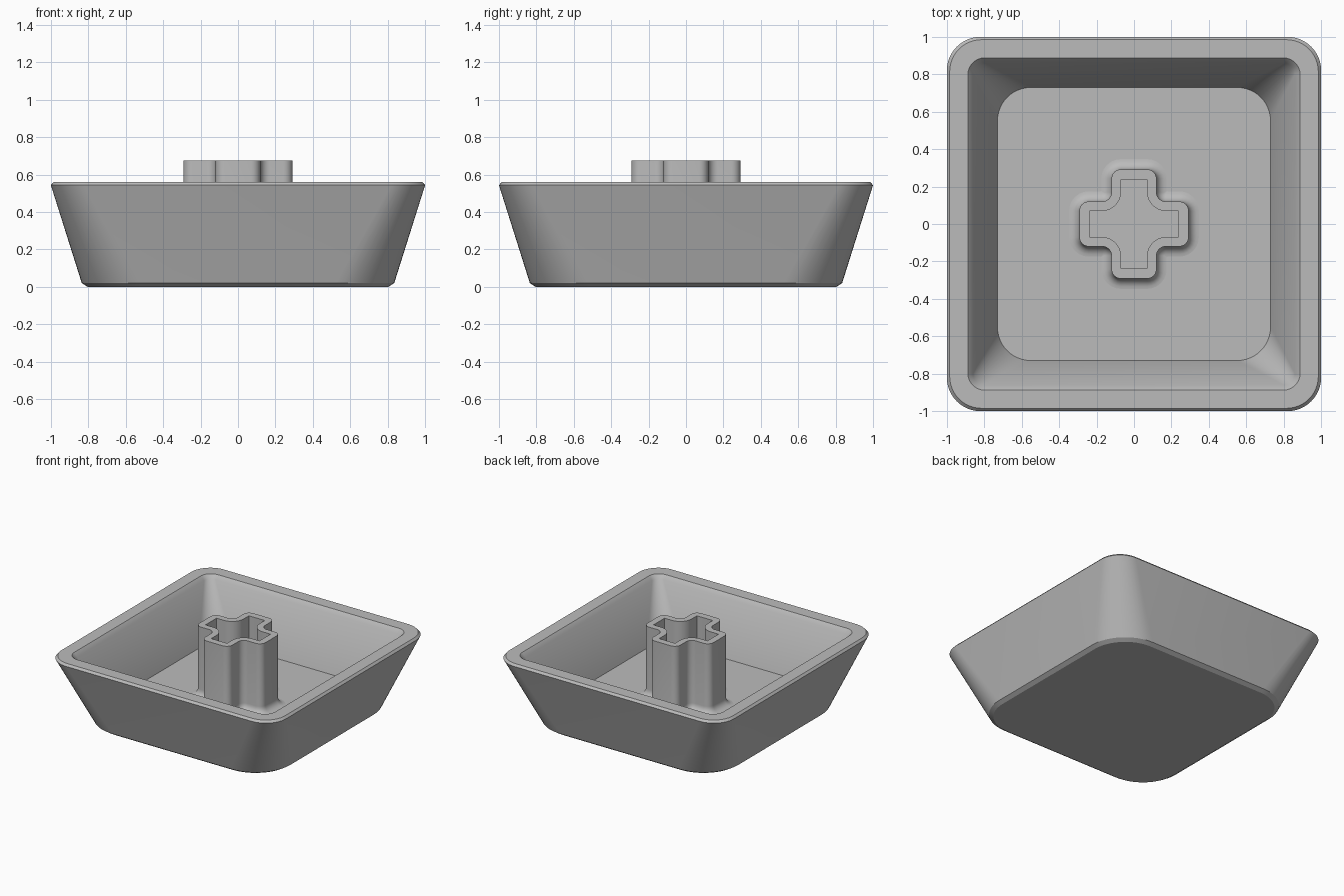
import bpy
import bmesh
import math

if "Cube" in bpy.data.objects:
    bpy.data.objects.remove(bpy.data.objects["Cube"])

grey = bpy.data.materials.new("plain grey")
grey.diffuse_color = (0.5, 0.5, 0.5, 1)
grey.use_nodes = True
grey.node_tree.nodes["Principled BSDF"].inputs["Base Color"].default_value = grey.diffuse_color


def arc(cx, cy, r, start, sweep, n):
    """Points along a circular arc, angles in degrees."""
    return [(cx + r * math.cos(math.radians(start + sweep * i / n)),
             cy + r * math.sin(math.radians(start + sweep * i / n)))
            for i in range(n + 1)]


def four_way(quarter):
    """Repeat a run of points around the z axis in quarter turns."""
    pts = list(quarter)
    for _ in range(3):
        quarter = [(-y, x) for x, y in quarter]
        pts += quarter
    return pts


def rounded_square(half, r):
    return four_way(arc(half - r, half - r, r, 0, 90, 12))


def rounded_cross(arm, width, r_out, r_in):
    """Plus-shaped outline with rounded tips and rounded inner corners."""
    q = arc(arm - r_out, width - r_out, r_out, 0, 90, 6)
    q += arc(width + r_in, width + r_in, r_in, 270, -90, 8)
    q += arc(width - r_out, arm - r_out, r_out, 0, 90, 6)
    return four_way(q)


def loft(name, rings, capped):
    """Skin a stack of (outline, z) rings."""
    bm = bmesh.new()
    loops = [[bm.verts.new((x, y, z)) for x, y in pts] for pts, z in rings]
    n = len(loops[0])
    for a, b in zip(loops, loops[1:]):
        for i in range(n):
            j = (i + 1) % n
            bm.faces.new((a[i], a[j], b[j], b[i]))
    if capped:
        bm.faces.new(loops[0][::-1])
        bm.faces.new(loops[-1])
    mesh = bpy.data.meshes.new(name)
    bm.to_mesh(mesh)
    bm.free()
    mesh.materials.append(grey)
    ob = bpy.data.objects.new(name, mesh)
    bpy.context.collection.objects.link(ob)
    bpy.ops.object.select_all(action='DESELECT')
    ob.select_set(True)
    bpy.context.view_layer.objects.active = ob
    bpy.ops.object.shade_smooth_by_angle(angle=math.radians(28))
    return ob


FLOOR = 0.12

# Hollow tapered shell: underside, outer wall, rim, inner wall, floor
shell = [(0.805, 0.285, 0.0), (0.835, 0.31, 0.02), (1.0, 0.18, 0.543),
         (0.985, 0.17, 0.56), (0.888, 0.09, 0.56), (0.86, 0.06, 0.53),
         (0.73, 0.18, FLOOR)]
loft("shell", [(rounded_square(h, r), z) for h, r, z in shell], True)

# Hollow cross stem: flared base, outer wall, top edge, socket wall
FLARE = 0.055
rings = []
for i in range(7):
    t = math.radians(90 * i / 6)
    d = FLARE * (1 - math.sin(t))
    rings.append((rounded_cross(0.292 + d, 0.12 + d, 0.05 + d, max(0.05 - d, 0.003)),
                  FLOOR + FLARE * (1 - math.cos(t))))
rings.append((rounded_cross(0.292, 0.12, 0.05, 0.05), 0.675))
socket = rounded_cross(0.238, 0.07, 0.002, 0.1)
rings += [(socket, 0.675), (socket, FLOOR)]
loft("stem", rings, False)
